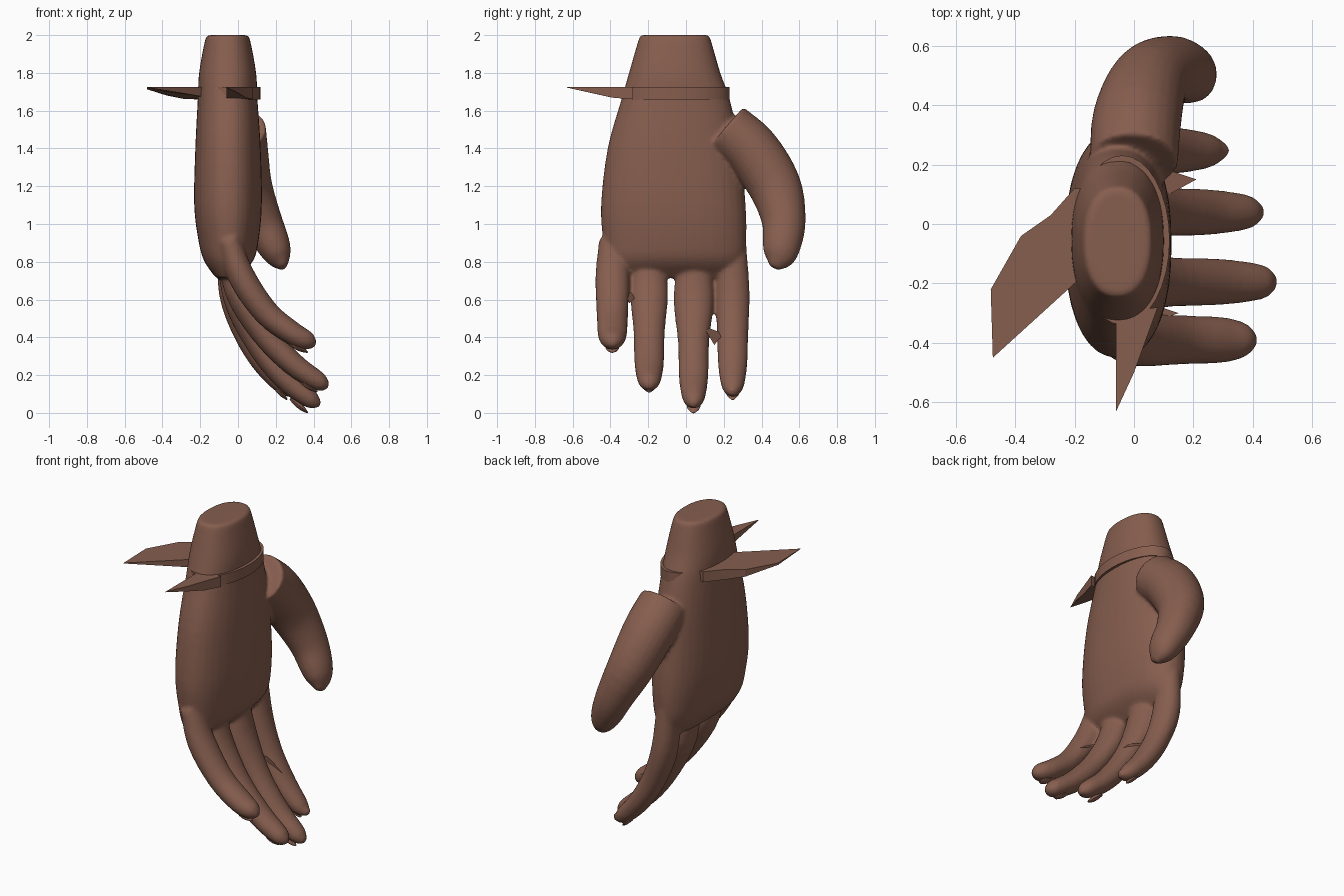
import bpy, bmesh, math
from mathutils import Vector

if "Cube" in bpy.data.objects:
    bpy.data.objects.remove(bpy.data.objects["Cube"], do_unlink=True)

brown = bpy.data.materials.new("warm brown")
brown.use_nodes = True
colour = (0.24, 0.112, 0.077, 1)
brown.diffuse_color = colour
brown.node_tree.nodes["Principled BSDF"].inputs["Base Color"].default_value = colour


def finish(name, bm, angle=50):
    bmesh.ops.recalc_face_normals(bm, faces=bm.faces)
    mesh = bpy.data.meshes.new(name)
    bm.to_mesh(mesh)
    bm.free()
    obj = bpy.data.objects.new(name, mesh)
    bpy.context.collection.objects.link(obj)
    mesh.materials.append(brown)
    bpy.ops.object.select_all(action='DESELECT')
    obj.select_set(True)
    bpy.context.view_layer.objects.active = obj
    bpy.ops.object.shade_smooth_by_angle(angle=math.radians(angle))
    return obj


def smooth_path(rows, steps):
    # Catmull-Rom through rows of (x, y, z, radius u, radius v)
    rows = [Vector(r) for r in rows]
    rows = [rows[0] * 2 - rows[1]] + rows + [rows[-1] * 2 - rows[-2]]
    out = []
    for a, b, c, d in zip(rows, rows[1:], rows[2:], rows[3:]):
        for i in range(steps):
            t = i / steps
            out.append(b + (c - a) * (t / 2) + (a * 2 - b * 5 + c * 4 - d) * (t * t / 2)
                       + (b * 3 - a - c * 3 + d) * (t ** 3 / 2))
    return out + [rows[-2]]


def loft(name, rows, ref, sides=24, steps=4, power=1.0, axis=None):
    # Rings stand square to the path, or to a fixed axis when one is given
    path = smooth_path(rows, steps)
    pos = [Vector(p[:3]) for p in path]
    bm = bmesh.new()
    rings = []
    for i, p in enumerate(path):
        t = pos[min(i + 1, len(pos) - 1)] - pos[max(i - 1, 0)]
        t = Vector(axis or t).normalized()
        u = (Vector(ref) - t * t.dot(Vector(ref))).normalized()
        v = t.cross(u)
        ring = []
        for k in range(sides):
            a = math.tau * k / sides
            c, s = math.cos(a), math.sin(a)
            c = math.copysign(abs(c) ** power, c)
            s = math.copysign(abs(s) ** power, s)
            ring.append(bm.verts.new(pos[i] + u * c * p[3] + v * s * p[4]))
        rings.append(ring)
    for lo, hi in zip(rings, rings[1:]):
        for k in range(sides):
            n = (k + 1) % sides
            bm.faces.new((lo[k], lo[n], hi[n], hi[k]))
    bm.faces.new(rings[0])
    bm.faces.new(rings[-1])
    return finish(name, bm)


# Palm and wrist
hand = loft("hand", [
    (-0.055, -0.06, 2.0, 0.105, 0.18), (-0.055, -0.06, 1.97, 0.12, 0.193),
    (-0.055, -0.06, 1.8, 0.151, 0.242), (-0.055, -0.055, 1.66, 0.158, 0.287),
    (-0.053, -0.065, 1.4, 0.173, 0.35), (-0.053, -0.067, 1.1, 0.179, 0.383),
    (-0.05, -0.06, 0.9, 0.157, 0.378), (-0.05, -0.06, 0.8, 0.127, 0.362),
    (-0.06, -0.06, 0.715, 0.058, 0.312)], (1, 0, 0), sides=36, power=0.88, axis=(0, 0, -1))

# Thumb
parts = [hand, loft("thumb", [
    (0.0, 0.212, 1.507, 0.148, 0.145), (0.01, 0.35, 1.385, 0.15, 0.148),
    (0.05, 0.47, 1.2, 0.132, 0.14), (0.125, 0.517, 1.02, 0.108, 0.117),
    (0.187, 0.507, 0.89, 0.09, 0.102), (0.218, 0.49, 0.82, 0.065, 0.08),
    (0.242, 0.465, 0.77, 0.02, 0.028)], (1, 0, 0))]

# Fingers: side position, root width, (x, z) centre line, nail tip
fingers = {
    "little": (-0.39, 0.09, [(-0.05, 0.92), (0.02, 0.72), (0.15, 0.53), (0.29, 0.42), (0.37, 0.38), (0.41, 0.36)], (0.37, 0.32)),
    "ring": (-0.195, 0.1, [(-0.05, 0.9), (0.0, 0.65), (0.13, 0.43), (0.29, 0.26), (0.43, 0.165), (0.48, 0.145)], (0.42, 0.11)),
    "middle": (0.04, 0.106, [(-0.05, 0.9), (-0.01, 0.62), (0.1, 0.38), (0.24, 0.19), (0.38, 0.075), (0.435, 0.045)], (0.37, 0.0)),
    "index": (0.247, 0.09, [(-0.05, 0.92), (-0.03, 0.64), (0.04, 0.43), (0.14, 0.26), (0.25, 0.14), (0.315, 0.105)], (0.26, 0.07)),
}
depths = (0.06, 0.072, 0.068, 0.062, 0.05, 0.018)
for name, (y, root, line, nail) in fingers.items():
    widths = (0.07, root, 0.083, 0.078, 0.058, 0.02)
    parts.append(loft(name + "_finger", [(x, y, z, w, d) for (x, z), w, d in zip(line, widths, depths)],
                      (0, 1, 0), sides=20))
    tip = Vector((nail[0], y, nail[1]))
    (x0, z0), (x1, z1) = line[3], line[4]
    along = Vector((x1 - x0, 0, z1 - z0)).normalized()
    rows = [(*(tip - along * back), w, d) for back, w, d in
            ((0.12, 0.015, 0.008), (0.07, 0.036, 0.016), (0.03, 0.03, 0.013), (0, 0.006, 0.003))]
    loft(name + "_nail", rows, (0, 1, 0), sides=10, steps=2)

# Merge palm, thumb and fingers into one skin with soft joints
bpy.ops.object.select_all(action='DESELECT')
for part in parts:
    part.select_set(True)
bpy.context.view_layer.objects.active = hand
bpy.ops.object.join()
skin = hand.modifiers.new("skin", 'REMESH')
skin.mode = 'VOXEL'
skin.voxel_size = 0.011
skin.use_smooth_shade = True
soften = hand.modifiers.new("soften", 'SMOOTH')
soften.factor = 0.5
soften.iterations = 6

# Wristband
TOP, BOTTOM = 1.725, 1.66
bm = bmesh.new()
loops = []
for z, grow in ((TOP, 0), (BOTTOM, 0), (BOTTOM, -0.02), (TOP, -0.02)):
    loops.append([bm.verts.new((-0.04 + (0.16 + grow) * math.cos(a), -0.054 + (0.285 + grow) * math.sin(a), z))
                  for a in (math.tau * k / 32 for k in range(32))])
for j in range(4):
    lo, hi = loops[j], loops[(j + 1) % 4]
    for k in range(32):
        n = (k + 1) % 32
        bm.faces.new((lo[k], lo[n], hi[n], hi[k]))
finish("wristband", bm, 30)


# Pointed flaps: flat on top, tapering in thickness away from the wrist
def flap(name, outline, start, end):
    bm = bmesh.new()
    a, b = Vector(start), Vector(end)
    reach = (b - a).length_squared
    upper, lower = [], []
    for p in outline:
        t = max(0, min(1, (Vector(p) - a).dot(b - a) / reach))
        upper.append(bm.verts.new((*p, TOP)))
        lower.append(bm.verts.new((*p, BOTTOM + (TOP - BOTTOM - 0.003) * t)))
    bm.faces.new(upper)
    bm.faces.new(lower)
    for k in range(len(outline)):
        n = (k + 1) % len(outline)
        bm.faces.new((upper[k], upper[n], lower[n], lower[k]))
    finish(name, bm, 20)


flap("back_flap", [(-0.12, -0.13), (-0.2, -0.2), (-0.475, -0.45), (-0.482, -0.22), (-0.38, -0.04),
                   (-0.28, 0.03), (-0.2, 0.12), (-0.12, 0.12)], (-0.2, -0.05), (-0.48, -0.3))
flap("front_flap", [(-0.06, -0.3), (-0.06, -0.63), (0.0, -0.5), (0.04, -0.39), (0.08, -0.28)],
     (0, -0.34), (-0.06, -0.62))

# Loose slivers between fingers
for name, corners in (("index_sliver", ((0.06, 0.2, 0.42), (0.21, 0.15, 0.36), (0.1, 0.09, 0.46))),
                      ("little_sliver", ((0.04, -0.34, 0.68), (0.15, -0.3, 0.58), (0.03, -0.26, 0.62)))):
    bm = bmesh.new()
    bm.faces.new([bm.verts.new(c) for c in corners])
    finish(name, bm)
